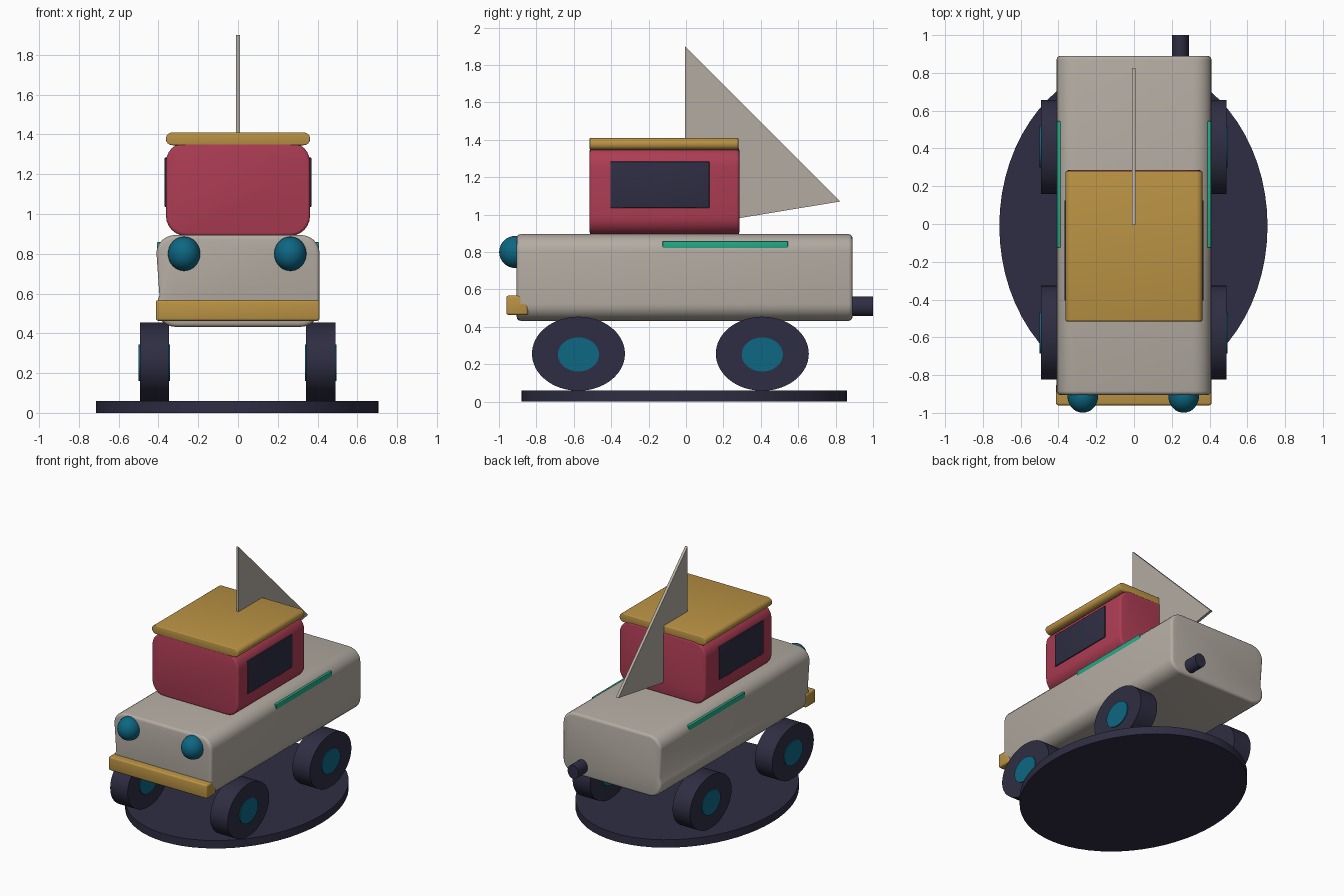
import bpy, bmesh, math
from mathutils import Matrix, Vector

if "Cube" in bpy.data.objects:
    bpy.data.objects.remove(bpy.data.objects["Cube"])


def material(name, rgb):
    m = bpy.data.materials.new(name)
    m.diffuse_color = (*rgb, 1)
    m.use_nodes = True
    m.node_tree.nodes["Principled BSDF"].inputs["Base Color"].default_value = m.diffuse_color
    return m


GREY = material("warm_grey", (0.45, 0.41, 0.36))
RED = material("crimson", (0.42, 0.046, 0.088))
GOLD = material("ochre", (0.49, 0.29, 0.058))
DARK = material("midnight", (0.028, 0.027, 0.056))
TEAL = material("teal", (0.004, 0.135, 0.225))
GREEN = material("green", (0.02, 0.40, 0.24))


def finish(bm, name, mat, smooth=True):
    bmesh.ops.recalc_face_normals(bm, faces=bm.faces)
    me = bpy.data.meshes.new(name)
    bm.to_mesh(me)
    bm.free()
    me.materials.append(mat)
    ob = bpy.data.objects.new(name, me)
    bpy.context.collection.objects.link(ob)
    if smooth:
        bpy.ops.object.select_all(action='DESELECT')
        bpy.context.view_layer.objects.active = ob
        ob.select_set(True)
        bpy.ops.object.shade_smooth_by_angle(angle=math.radians(35))
    return ob


def rounded_bar(name, hx, z0, z1, y0, y1, rx, rz, end, mat, left_crease=()):
    """Rounded-rectangle section in XZ, extruded along y, with softened ends."""
    pts, n = [], 7
    corners = [(hx - rx, z0 + rz, 270), (hx - rx, z1 - rz, 0),
               (-hx + rx, z1 - rz, 90), (-hx + rx, z0 + rz, 180)]
    for i, (cx, cz, start) in enumerate(corners):
        if i == 3:
            pts += left_crease
        for k in range(n):
            a = math.radians(start + 90 * k / (n - 1))
            pts.append((cx + rx * math.cos(a), cz + rz * math.sin(a)))
    bm = bmesh.new()
    face = bm.faces.new([bm.verts.new((x, y0, z)) for x, z in pts])
    ext = bmesh.ops.extrude_face_region(bm, geom=[face], use_keep_orig=True)
    moved = [g for g in ext["geom"] if isinstance(g, bmesh.types.BMVert)]
    bmesh.ops.translate(bm, verts=moved, vec=(0, y1 - y0, 0))
    if end:
        rims = [e for e in bm.edges if abs(e.verts[0].co.y - e.verts[1].co.y) < 1e-5]
        bmesh.ops.bevel(bm, geom=rims, offset=end, segments=3, profile=0.5,
                        affect='EDGES', clamp_overlap=True)
    return finish(bm, name, mat)


def box(name, lo, hi, mat, bevel=0.0):
    lo, hi = Vector(lo), Vector(hi)
    bm = bmesh.new()
    bmesh.ops.create_cube(bm, size=1, matrix=Matrix.Translation((lo + hi) / 2)
                          @ Matrix.Diagonal((*(hi - lo), 1)))
    if bevel:
        bmesh.ops.bevel(bm, geom=bm.edges[:], offset=bevel, segments=3,
                        profile=0.5, affect='EDGES')
    return finish(bm, name, mat)


def disc(name, centre, size, axis, mat, bevel=0.0):
    """Elliptical cylinder of full dimensions size, along the given axis."""
    rot = {'x': Matrix.Rotation(math.pi / 2, 4, 'Y'),
           'y': Matrix.Rotation(math.pi / 2, 4, 'X'),
           'z': Matrix.Identity(4)}[axis]
    bm = bmesh.new()
    bmesh.ops.create_cone(bm, cap_ends=True, segments=64, radius1=0.5, radius2=0.5,
                          depth=1, matrix=Matrix.Translation(centre)
                          @ Matrix.Diagonal((*size, 1)) @ rot)
    return finish(bm, name, mat)


# Oval base
disc("base", (-0.003, -0.01, 0.03), (1.42, 1.74, 0.06), 'z', DARK)

# Main body, with a shallow crease low on its left side
rounded_bar("body", 0.41, 0.432, 0.895, -0.905, 0.89, 0.10, 0.09, 0.02, GREY,
            left_crease=[(-0.395, 0.59), (-0.408, 0.555)])

# Cabin and roof
rounded_bar("cabin", 0.362, 0.89, 1.36, -0.515, 0.285, 0.10, 0.10, 0.015, RED)
rounded_bar("roof", 0.362, 1.345, 1.41, -0.515, 0.28, 0.035, 0.03, 0.006, GOLD)

# Bumper and exhaust
box("bumper", (-0.413, -0.96, 0.463), (0.41, -0.845, 0.567), GOLD, 0.012)
disc("exhaust", (0.245, 0.925, 0.51), (0.09, 0.15, 0.104), 'y', DARK)

# Paired parts
for s, side in ((-1, "left"), (1, "right")):
    # Windows and trim strips
    box(side + "_window", (min(s * .35, s * .369), -0.405, 1.035),
        (max(s * .35, s * .369), 0.125, 1.283), DARK, 0.004)
    box(side + "_trim_strip", (min(s * .384, s * .408), -0.125, 0.818),
        (max(s * .384, s * .408), 0.545, 0.858), GREEN, 0.004)
    # Headlights
    bm = bmesh.new()
    bmesh.ops.create_uvsphere(bm, u_segments=32, v_segments=16, radius=1,
                              matrix=Matrix.Translation((s * 0.267 - 0.004, -0.912, 0.8))
                              @ Matrix.Diagonal((0.081, 0.087, 0.086, 1)))
    finish(bm, side + "_headlight", TEAL)
    # Wheels with hubs standing slightly proud
    for y, end in ((-0.575, "front"), (0.408, "rear")):
        disc(f"{side}_{end}_wheel", (s * 0.418 - 0.002, y, 0.256),
             (0.146, 0.497, 0.396), 'x', DARK)
        disc(f"{side}_{end}_hub", (s * 0.418 - 0.002, y, 0.252),
             (0.158, 0.22, 0.182), 'x', TEAL)

# Triangular sail
bm = bmesh.new()
tri = bm.faces.new([bm.verts.new((-0.011, y, z))
                    for y, z in ((-0.005, 1.9), (0.825, 1.07), (-0.005, 0.933))])
ext = bmesh.ops.extrude_face_region(bm, geom=[tri], use_keep_orig=True)
bmesh.ops.translate(bm, vec=(0.02, 0, 0),
                    verts=[g for g in ext["geom"] if isinstance(g, bmesh.types.BMVert)])
finish(bm, "sail", GREY, smooth=False)
